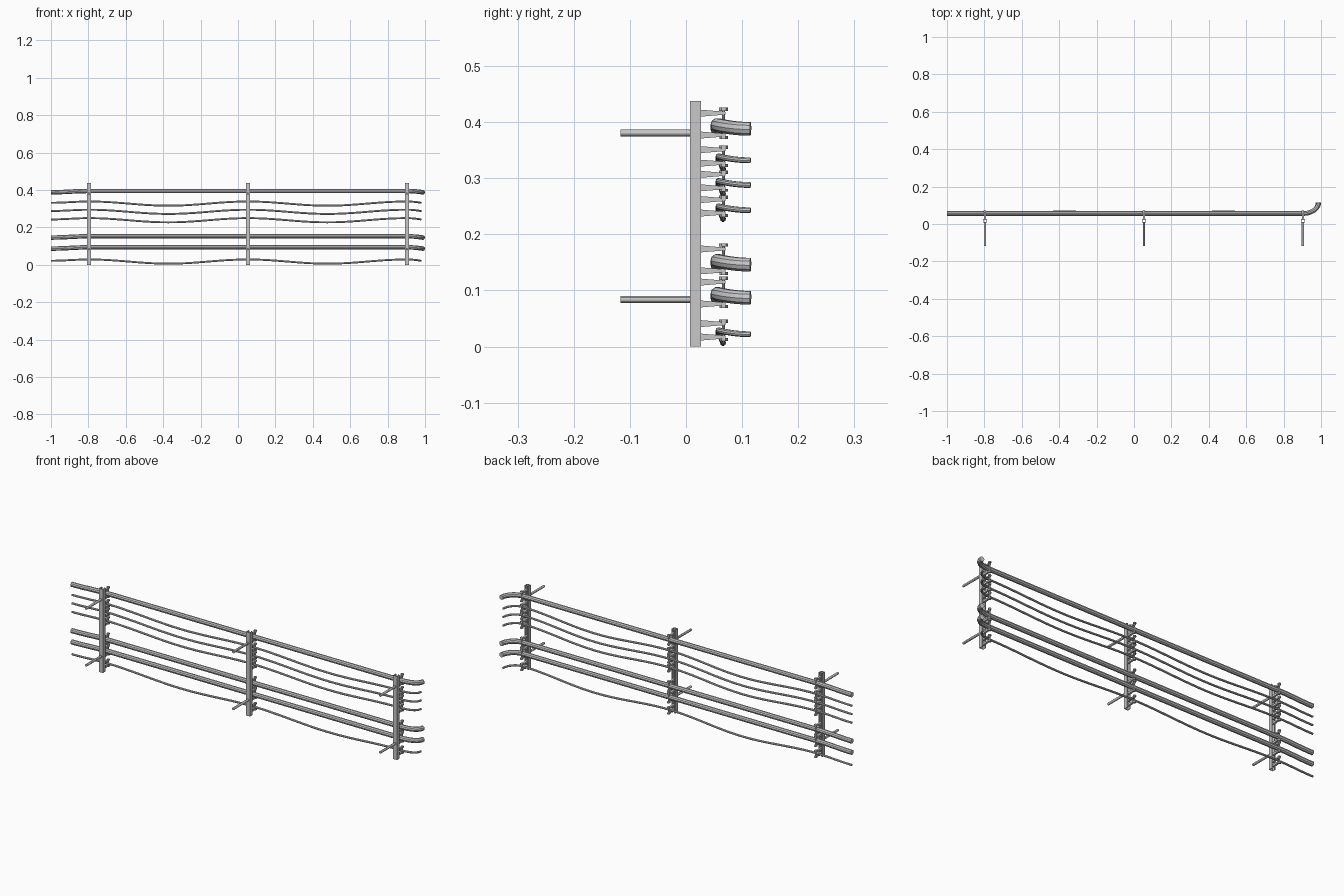
import bpy, bmesh
from math import sin, cos, pi
from mathutils import Matrix, Vector

cube = bpy.data.objects.get("Cube")
if cube:
    bpy.data.objects.remove(cube, do_unlink=True)

steel = bpy.data.materials.new("light_grey")
steel.use_nodes = True
GREY = (0.58, 0.58, 0.58, 1)
steel.diffuse_color = GREY
steel.node_tree.nodes["Principled BSDF"].inputs["Base Color"].default_value = GREY

POSTS = [-0.797, 0.053, 0.903]
THICK = [0.395, 0.153, 0.094]         # heights of the thick pipes
THIN = [0.339, 0.295, 0.250, 0.029]   # heights of the slack cables
HEIGHT = 0.438


def finish(name, bm, smooth=False):
    bmesh.ops.recalc_face_normals(bm, faces=bm.faces)
    mesh = bpy.data.meshes.new(name)
    bm.to_mesh(mesh)
    bm.free()
    return add(name, mesh, smooth)


def add(name, mesh, smooth):
    mesh.materials.clear()
    mesh.materials.append(steel)
    obj = bpy.data.objects.new(name, mesh)
    bpy.context.collection.objects.link(obj)
    if smooth:
        bpy.ops.object.select_all(action="DESELECT")
        obj.select_set(True)
        bpy.context.view_layer.objects.active = obj
        bpy.ops.object.shade_smooth_by_angle()
    return obj


def prism(bm, outline, offset):
    face = bm.faces.new([bm.verts.new(p) for p in outline])
    result = bmesh.ops.extrude_face_region(bm, geom=[face], use_keep_orig=True)
    moved = [v for v in result["geom"] if isinstance(v, bmesh.types.BMVert)]
    bmesh.ops.translate(bm, verts=moved, vec=offset)


def rod(bm, start, end, radius, sides=12):
    a, b = Vector(start), Vector(end)
    turn = (b - a).to_track_quat("Z", "Y").to_matrix().to_4x4()
    bmesh.ops.create_cone(bm, cap_ends=True, segments=sides, radius1=radius, radius2=radius,
                          depth=(b - a).length, matrix=Matrix.Translation((a + b) / 2) @ turn)


def post(name, x):
    # channel section, open at the back with narrow lips
    bm = bmesh.new()
    half = [(0.011, 0.007), (0.011, 0.027), (0.006, 0.027), (0.006, 0.0245),
            (0.0085, 0.0245), (0.0085, 0.0095)]
    outline = half + [(-px, py) for px, py in reversed(half)]
    prism(bm, [(x + px, py, 0) for px, py in outline], (0, 0, HEIGHT))
    finish(name, bm)


def pegs(name, x):
    bm = bmesh.new()
    for z in (0.381, 0.084):
        rod(bm, (x, -0.117, z), (x, 0.008, z), 0.0062)
    finish(name, bm, True)


def clamp(name, x, z, upper, lower, top, bottom):
    # two tapered arms held together by a bolt
    bm = bmesh.new()
    w = 0.005
    for c in (z + upper, z - lower):
        prism(bm, [(x - w, 0.022, c - 0.006), (x - w, 0.028, c - 0.006), (x - w, 0.070, c - 0.0025),
                   (x - w, 0.070, c + 0.0025), (x - w, 0.028, c + 0.006), (x - w, 0.022, c + 0.006)],
              (2 * w, 0, 0))
    rod(bm, (x, 0.067, z - bottom), (x, 0.067, z + top), 0.0028, 8)
    rod(bm, (x, 0.067, z + top - 0.003), (x, 0.067, z + top + 0.003), 0.0078, 6)
    rod(bm, (x, 0.067, z - bottom - 0.002), (x, 0.067, z - bottom + 0.003), 0.0075, 6)
    finish(name, bm)


def pipe(name, z, radius, y, end_x, sag, bow):
    path = []
    # drooping free end
    for i in range(6):
        t = i / 6
        path.append((-1 + (POSTS[0] + 1) * t, y, z - 0.007 * (1 + cos(pi * t)) / 2))
    # spans between posts
    for a, b in zip(POSTS, POSTS[1:]):
        steps = 20 if sag else 1
        for i in range(steps):
            t = i / steps
            dip = (1 - cos(2 * pi * t)) / 2
            path.append((a + (b - a) * t, y + bow * dip, z - sag * dip))
    # bend towards the back
    for i in range(11):
        t = i / 10 * pi / 2
        path.append((POSTS[2] + (end_x - POSTS[2]) * sin(t),
                     y + (0.115 - y) * (1 - cos(t)), z - 0.007 * sin(t) ** 2))
    curve = bpy.data.curves.new(name, "CURVE")
    curve.dimensions = "3D"
    curve.bevel_depth = radius
    curve.bevel_resolution = 3
    curve.use_fill_caps = True
    line = curve.splines.new("POLY")
    line.points.add(len(path) - 1)
    for point, co in zip(line.points, path):
        point.co = (*co, 1)
    guide = bpy.data.objects.new(name + "_guide", curve)
    bpy.context.collection.objects.link(guide)
    bpy.context.view_layer.update()
    mesh = bpy.data.meshes.new_from_object(guide.evaluated_get(bpy.context.evaluated_depsgraph_get()))
    bpy.data.objects.remove(guide, do_unlink=True)
    add(name, mesh, True)


for n, x in enumerate(POSTS, 1):
    post(f"post_{n}", x)
    pegs(f"wall_pegs_{n}", x)
    for k, z in enumerate(THICK, 1):
        clamp(f"pipe_clamp_{n}_{k}", x, z, 0.021, 0.018, 0.028, 0.023)
    for k, z in enumerate(THIN, 1):
        clamp(f"cable_clamp_{n}_{k}", x, z, 0.012, 0.012, 0.016, 0.017)

for k, z in enumerate(THICK, 1):
    pipe(f"thick_pipe_{k}", z, 0.0125, 0.056, 0.9875, 0, 0)
for k, z in enumerate(THIN, 1):
    pipe(f"slack_cable_{k}", z, 0.0053, 0.058, 0.977, 0.0225, 0.008)
